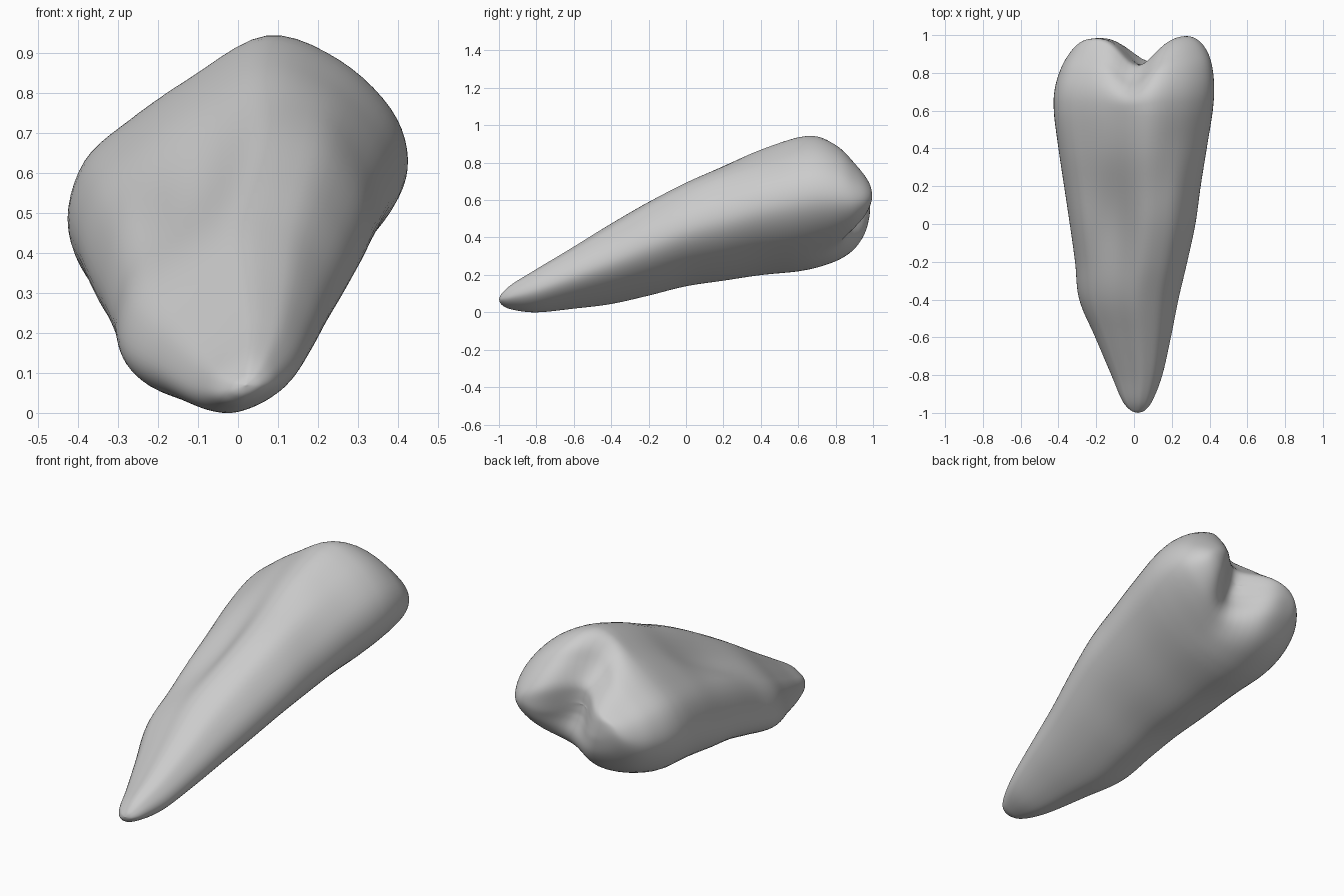
import bpy
import bmesh
import math
from mathutils import Vector

cube = bpy.data.objects.get("Cube")
if cube:
    bpy.data.objects.remove(cube, do_unlink=True)

# Tilted cross-section of the body: x from -1 to 1, z from 0 to 1
SECTION = [(0.17, 1), (0.59, .915), (0.9, .74), (1, .56), (.92, .40), (.66, .235), (.24, .085),
           (-.24, 0), (-.64, .04), (-.9, .18), (-1, .36), (-.9, .56), (-.64, .70), (-.28, .85)]

# Stations along the length: y, left edge, right edge, bottom, top
STATIONS = [(-1.0, .02, .02, .07, .07), (-.985, -.02, .06, .04, .10), (-.93, -.065, .10, .015, .15),
            (-.8, -.12, .15, 0, .23), (-.6, -.205, .195, .02, .35), (-.4, -.29, .235, .045, .475),
            (-.2, -.312, .282, .09, .595), (0, -.34, .325, .14, .70), (.2, -.37, .353, .17, .785),
            (.4, -.40, .385, .20, .87), (.6, -.425, .417, .22, .935), (.72, -.42, .425, .245, .94),
            (.83, -.39, .415, .285, .895), (.91, -.35, .39, .34, .825), (.97, -.30, .345, .42, .76),
            (1.0, -.24, .28, .50, .71), (1.008, -.12, .15, .55, .66), (1.008, .02, .02, .61, .61)]


def spline(points, steps, closed):
    """Smooth curve through points of any dimension."""
    n = len(points)
    pick = (lambda i: points[i % n]) if closed else (lambda i: points[max(0, min(n - 1, i))])
    result = []
    for i in range(n if closed else n - 1):
        for k in range(steps):
            t = k / steps
            result.append([b + t * (c - a) / 2 + t * t * (a - 2.5 * b + 2 * c - d / 2)
                           + t ** 3 * (1.5 * (b - c) + (d - a) / 2)
                           for a, b, c, d in zip(pick(i - 1), pick(i), pick(i + 1), pick(i + 2))])
    if not closed:
        result.append(list(points[-1]))
    return result


def smooth(value, low, high):
    t = max(0.0, min(1.0, (value - low) / (high - low)))
    return t * t * (3 - 2 * t)


def bump(value, centre, width):
    return math.exp(-((value - centre) / width) ** 2)


def shape(u, v, y, left, right, bottom, top):
    # Towards the narrow end the left flank bulges lower and the right shoulder is fuller
    sag = .6 * v * max(0, .65 - v) * max(0, -u) * smooth(-y, -.6, 0)
    shoulder = .045 * bump(u, .68, .25) * smooth(v, .4, .7) * smooth(-y, -.5, -.1)
    x = (left + right) / 2 + u * (right - left) / 2
    z = bottom + (v - sag + shoulder) * (top - bottom)
    # Hollow along the upper side
    z -= .058 * bump(x, -.1, .13) * bump(y, .02, .28) * smooth(v, .45, .8)
    # Shallow notch between the two end lobes, fading towards the underside
    centre = .03 - .25 * (z - .65)
    depth = .165 - .085 * smooth(.56 - z, 0, .2)
    y -= depth * bump(x, centre, .13) * smooth(y, .55, .98)
    # The left lobe is slightly shorter
    y -= .02 * smooth(-x, .05, .25) * smooth(y, .6, 1)
    return Vector((x, y, z))


# Loft the body through its stations
bm = bmesh.new()
profile = spline(SECTION, 5, True)
rings = []
for station in spline(STATIONS, 6, False):
    rings.append([bm.verts.new(shape(u, v, *station)) for u, v in profile])
for a, b in zip(rings, rings[1:]):
    for i in range(len(profile)):
        j = (i + 1) % len(profile)
        bm.faces.new((a[i], a[j], b[j], b[i]))
bmesh.ops.remove_doubles(bm, verts=bm.verts, dist=.0005)
bmesh.ops.smooth_vert(bm, verts=[v for v in bm.verts if v.co.y > .6], factor=.5,
                      use_axis_x=True, use_axis_y=True, use_axis_z=True)
bmesh.ops.recalc_face_normals(bm, faces=bm.faces)
for face in bm.faces:
    face.smooth = True

mesh = bpy.data.meshes.new("tapered_body")
bm.to_mesh(mesh)
bm.free()
body = bpy.data.objects.new("tapered_body", mesh)
bpy.context.collection.objects.link(body)

# Plain grey material
grey = bpy.data.materials.new("light_grey")
grey.use_nodes = True
colour = (.6, .6, .6, 1)
grey.diffuse_color = colour
grey.node_tree.nodes["Principled BSDF"].inputs["Base Color"].default_value = colour
mesh.materials.append(grey)
